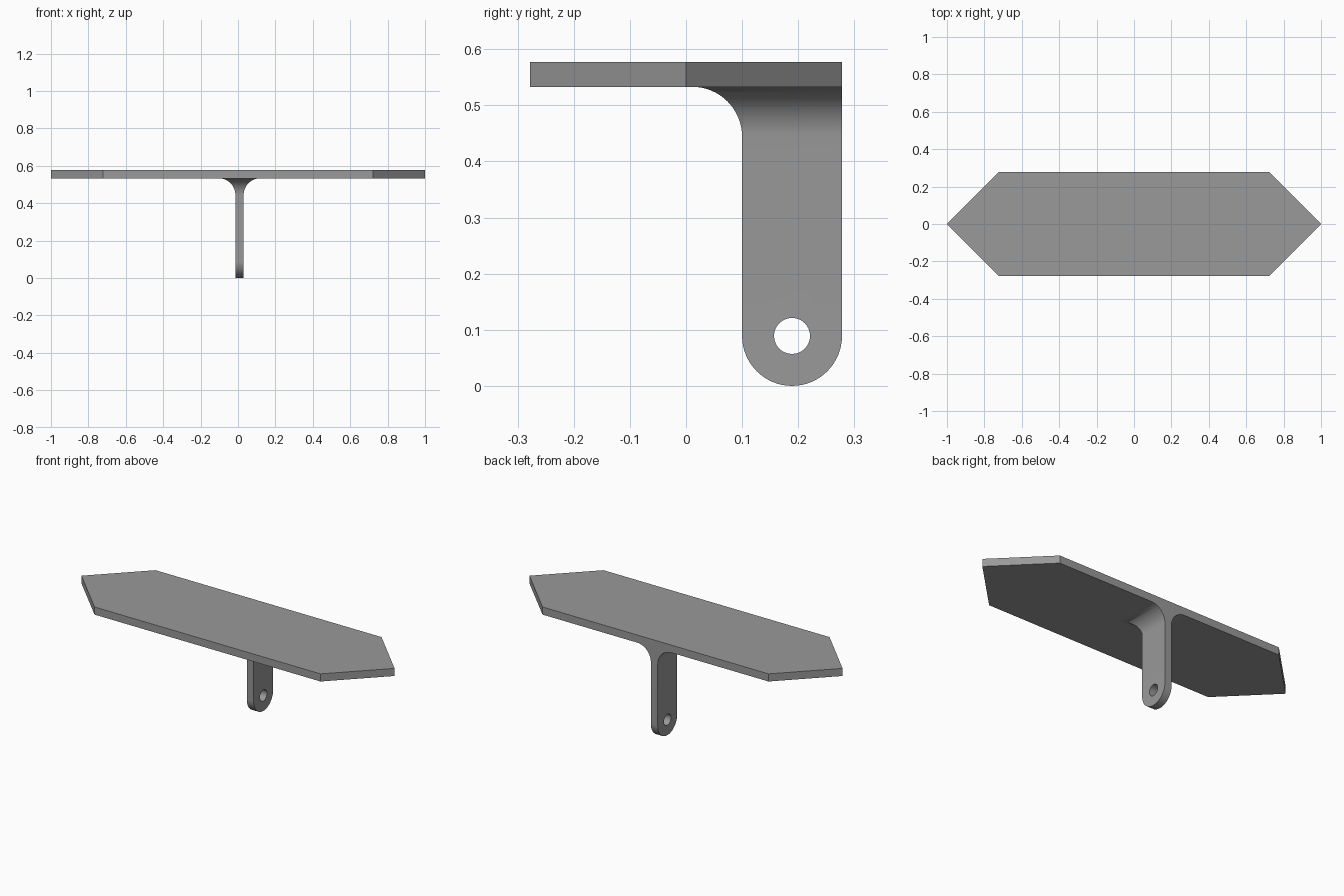
import bpy, bmesh, math
from math import sin, cos, pi

if "Cube" in bpy.data.objects:
    bpy.data.objects.remove(bpy.data.objects["Cube"])

grey = bpy.data.materials.new("mid grey")
grey.diffuse_color = (0.32, 0.32, 0.32, 1)
grey.use_nodes = True
grey.node_tree.nodes["Principled BSDF"].inputs["Base Color"].default_value = grey.diffuse_color


def finish(bm, name):
    bmesh.ops.recalc_face_normals(bm, faces=bm.faces)
    me = bpy.data.meshes.new(name)
    bm.to_mesh(me)
    bm.free()
    ob = bpy.data.objects.new(name, me)
    bpy.context.collection.objects.link(ob)
    me.materials.append(grey)
    return ob


UNDER, TOP = 0.533, 0.577       # slab heights
W = 0.278                       # slab half depth

# Slab with pointed ends
bm = bmesh.new()
outline = [(-1, 0), (W - 1, -W), (1 - W, -W), (1, 0), (1 - W, W), (W - 1, W)]
face = bm.faces.new([bm.verts.new((x, y, UNDER)) for x, y in outline])
ext = bmesh.ops.extrude_face_region(bm, geom=[face], use_keep_orig=True)
for v in ext["geom"]:
    if isinstance(v, bmesh.types.BMVert):
        v.co.z = TOP
finish(bm, "slab")

# Hanging tab: rounded lower end with a round hole
X0, X1 = -0.014, 0.030          # tab sides
R, HOLE, N = 0.089, 0.032, 32
CY, CZ = W - R, R               # hole centre
NECK = UNDER - R                # where the fillet begins

bm = bmesh.new()


def arc(radius, start, end):
    pts = [start + (end - start) * i / N for i in range(N + 1)]
    return [bm.verts.new((X0, CY + radius * cos(a), CZ + radius * sin(a))) for a in pts]


outer = arc(R, pi, 2 * pi)
inner = arc(HOLE, pi, 2 * pi)
upper = arc(HOLE, pi, 0)[1:-1]
for i in range(N):
    bm.faces.new((outer[i], outer[i + 1], inner[i + 1], inner[i]))
corners = [bm.verts.new((X0, y, NECK)) for y in (W, CY - R)]
bm.faces.new([outer[-1], *corners, outer[0], inner[0], *upper, inner[-1]])
ext = bmesh.ops.extrude_face_region(bm, geom=bm.faces[:], use_keep_orig=True)
for v in ext["geom"]:
    if isinstance(v, bmesh.types.BMVert):
        v.co.x = X1

# Fillet flaring out to the slab on three sides, flush at the back
bm.normal_update()
cap = next(f for f in bm.faces if all(abs(v.co.z - NECK) < 1e-5 for v in f.verts))
STEPS = 16
mid = (X0 + X1) / 2
for i in range(1, STEPS + 1):
    a = i / STEPS * pi / 2
    flare = R * (1 - cos(a))
    cap = bmesh.ops.extrude_discrete_faces(bm, faces=[cap])["faces"][0]
    for v in cap.verts:
        v.co.x = X1 + flare if v.co.x > mid else X0 - flare
        v.co.y = W if v.co.y > CY else CY - R - flare
        v.co.z = NECK + R * sin(a)
bmesh.ops.delete(bm, geom=[cap], context='FACES_ONLY')
tab = finish(bm, "hanging_tab")

bpy.context.view_layer.objects.active = tab
tab.select_set(True)
bpy.ops.object.shade_smooth_by_angle(angle=math.radians(30))
